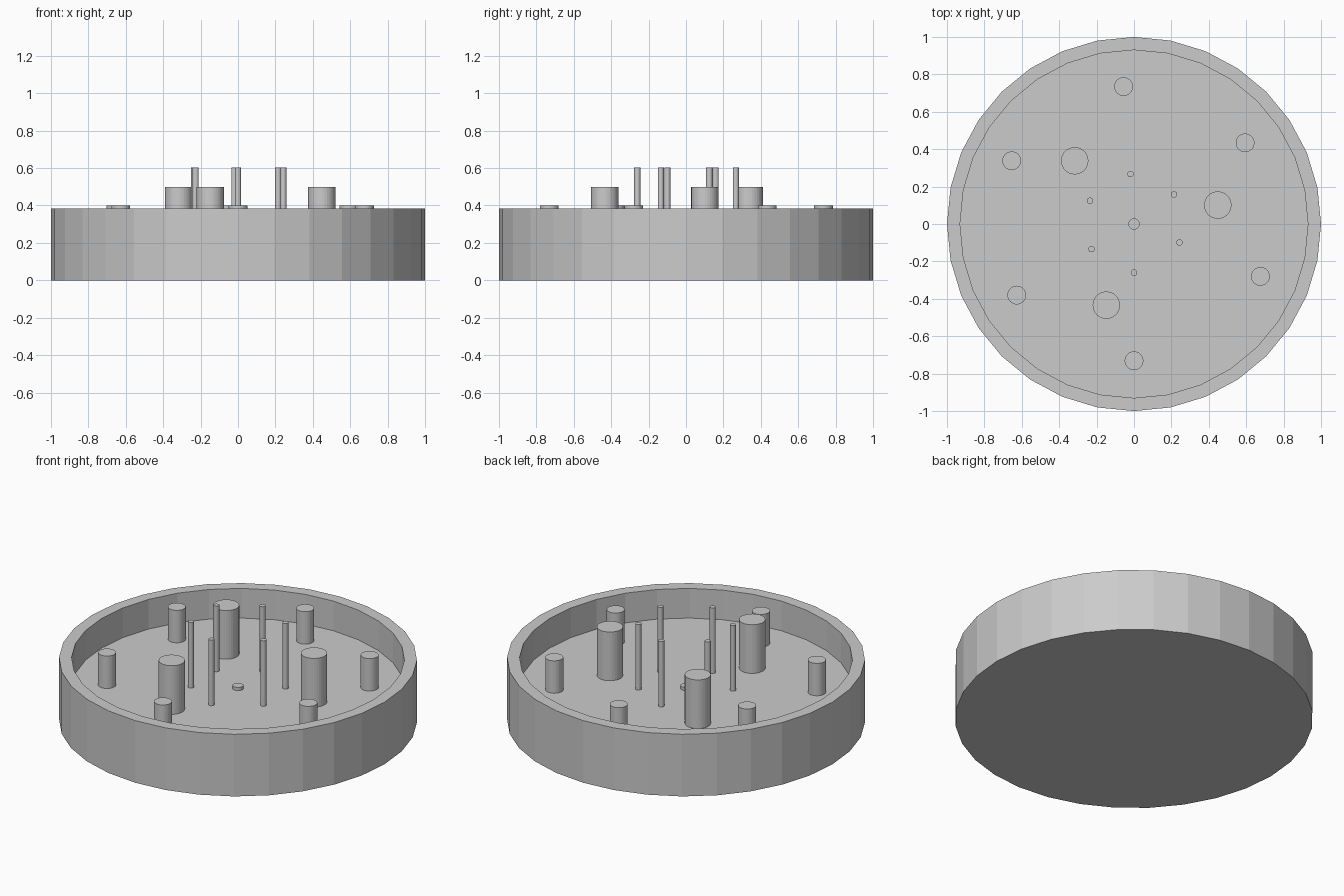
import bpy, bmesh
from math import sin, cos, pi

if "Cube" in bpy.data.objects:
    bpy.data.objects.remove(bpy.data.objects["Cube"])

SIDES = 32
FLOOR = 0.2


def ring(bm, r, z):
    return [bm.verts.new((r * cos(2 * pi * i / SIDES), r * sin(2 * pi * i / SIDES), z))
            for i in range(SIDES)]


def turned(name, profile, location=(0, 0, 0)):
    """Flat-sided turned solid from (radius, z) pairs, capped at both ends."""
    bm = bmesh.new()
    rings = [ring(bm, r, z) for r, z in profile]
    for a, b in zip(rings, rings[1:]):
        for i in range(SIDES):
            j = (i + 1) % SIDES
            bm.faces.new((a[i], a[j], b[j], b[i]))
    bm.faces.new(rings[0][::-1])
    bm.faces.new(rings[-1])
    mesh = bpy.data.meshes.new(name)
    bm.to_mesh(mesh)
    bm.free()
    obj = bpy.data.objects.new(name, mesh)
    obj.location = location
    bpy.context.collection.objects.link(obj)
    return obj


def posts(name, radius, top, places):
    for n, (x, y) in enumerate(places, 1):
        turned(f"{name}_{n}", [(radius, 0), (radius, top - FLOOR)], (x, y, FLOOR))


# Round tray: outer wall, rim, inner wall and raised floor
turned("tray", [(1, 0), (1, 0.383), (0.93, 0.383), (0.93, FLOOR)])

# Outer ring of short posts
posts("short_post", 0.05, 0.4, [(-0.056, 0.735), (0.594, 0.434), (0.676, -0.28),
                                (0, -0.731), (-0.627, -0.38), (-0.654, 0.338)])

# Three thick posts
posts("thick_post", 0.073, 0.5, [(-0.317, 0.338), (0.448, 0.101), (-0.148, -0.434)])

# Inner ring of thin pins
posts("thin_pin", 0.017, 0.604, [(-0.019, 0.267), (0.214, 0.158), (0.243, -0.099),
                               (0, -0.26), (-0.227, -0.134), (-0.235, 0.124)])

# Small knob in the middle
posts("centre_knob", 0.03, 0.22, [(0, 0)])
